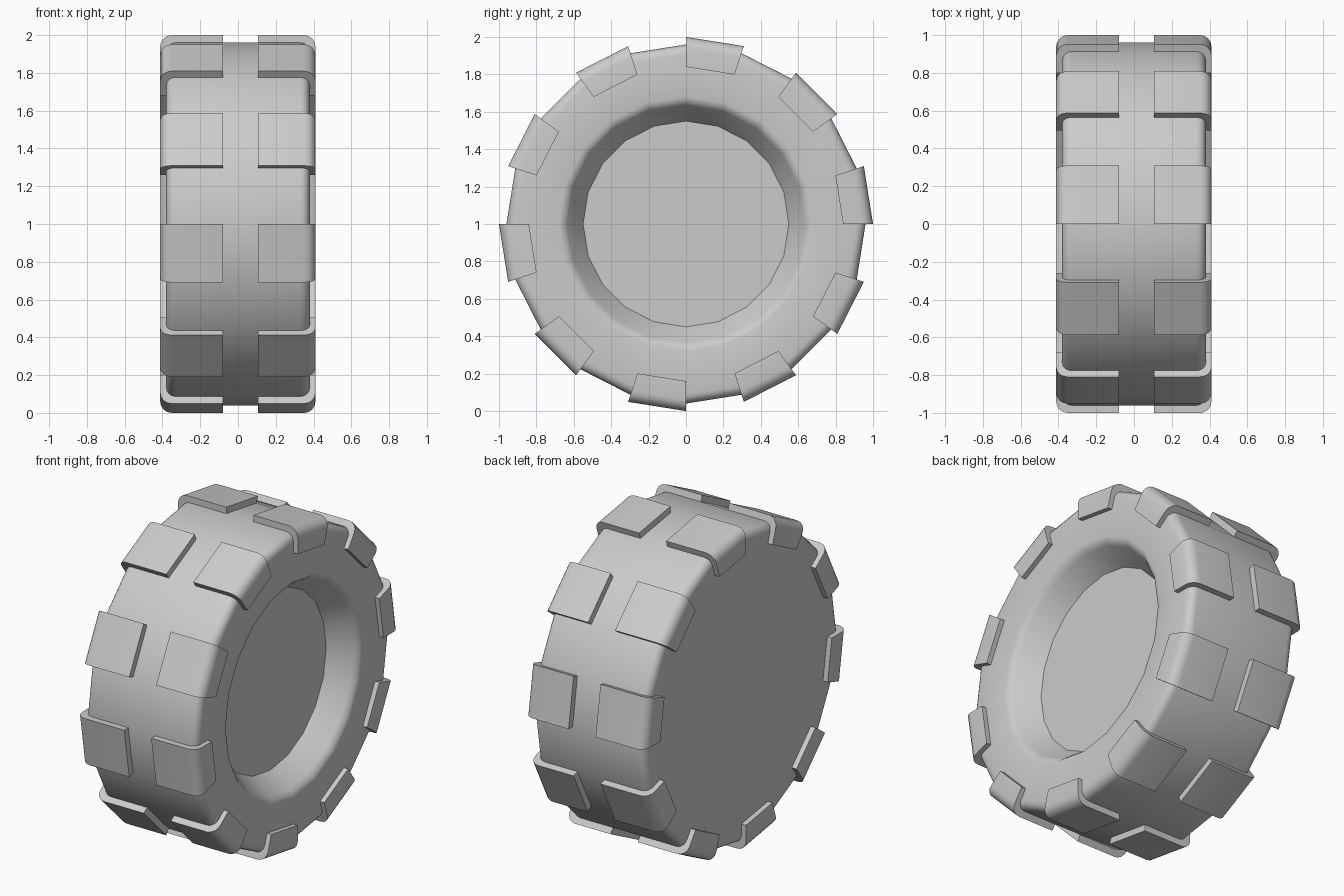
import bpy, bmesh
from math import sin, cos, pi, radians

if "Cube" in bpy.data.objects:
    bpy.data.objects.remove(bpy.data.objects["Cube"])

SIDES = 20
STEP = 2 * pi / SIDES


def corner(x, r, rad, n=4):
    """Rounded corner points (x, radius), from the tread to the side wall."""
    s = 1 if x > 0 else -1
    return [(x - s * rad + s * rad * sin(pi / 2 * i / n),
             r - rad + rad * cos(pi / 2 * i / n)) for i in range(n + 1)]


def ring(bm, profile, k):
    a = k * STEP
    return [bm.verts.new((x, r * sin(a), 1 + r * cos(a))) for x, r in profile]


def finish(bm, name):
    bmesh.ops.recalc_face_normals(bm, faces=bm.faces[:])
    me = bpy.data.meshes.new(name)
    bm.to_mesh(me)
    bm.free()
    ob = bpy.data.objects.new(name, me)
    bpy.context.collection.objects.link(ob)
    bpy.ops.object.select_all(action='DESELECT')
    ob.select_set(True)
    bpy.context.view_layer.objects.active = ob
    bpy.ops.object.shade_smooth_by_angle(angle=radians(38))


# Tyre body: revolved profile, closed flat on the left, dished on the right
profile = corner(-0.38, 0.96, 0.05)[::-1] + corner(0.38, 0.96, 0.05)
profile += [(0.38, 0.68), (0.373, 0.655), (0.35, 0.635), (0.22, 0.55)]
bm = bmesh.new()
rings = [ring(bm, profile, k) for k in range(SIDES)]
for k in range(SIDES):
    a, b = rings[k], rings[(k + 1) % SIDES]
    for i in range(len(profile) - 1):
        bm.faces.new((a[i], a[i + 1], b[i + 1], b[i]))
bm.faces.new([r[0] for r in rings])
bm.faces.new([r[-1] for r in rings])
finish(bm, "tyre_body")


# Tread lugs: L-shaped plates wrapped over the shoulder, on every other facet
def lugs(name, x_in, x_out):
    s = 1 if x_out > 0 else -1
    outer = [(x_in, 1.0)] + corner(x_out, 1.0, 0.06) + [(x_out, 0.84)]
    inner = [(x_in, 0.955)] + corner(x_out - s * 0.035, 0.955, 0.05) \
        + [(x_out - s * 0.035, 0.84)]
    n = len(outer)
    bm = bmesh.new()
    for k in range(0, SIDES, 2):
        o0, o1 = ring(bm, outer, k), ring(bm, outer, k + 1)
        i0, i1 = ring(bm, inner, k), ring(bm, inner, k + 1)
        for j in range(n - 1):
            for p, q in ((o0, o1), (i0, i1), (o0, i0), (o1, i1)):
                bm.faces.new((p[j], p[j + 1], q[j + 1], q[j]))
        for j in (0, n - 1):
            bm.faces.new((o0[j], o1[j], i1[j], i0[j]))
    finish(bm, name)


lugs("left_tread_lugs", -0.08, -0.412)
lugs("right_tread_lugs", 0.105, 0.41)
